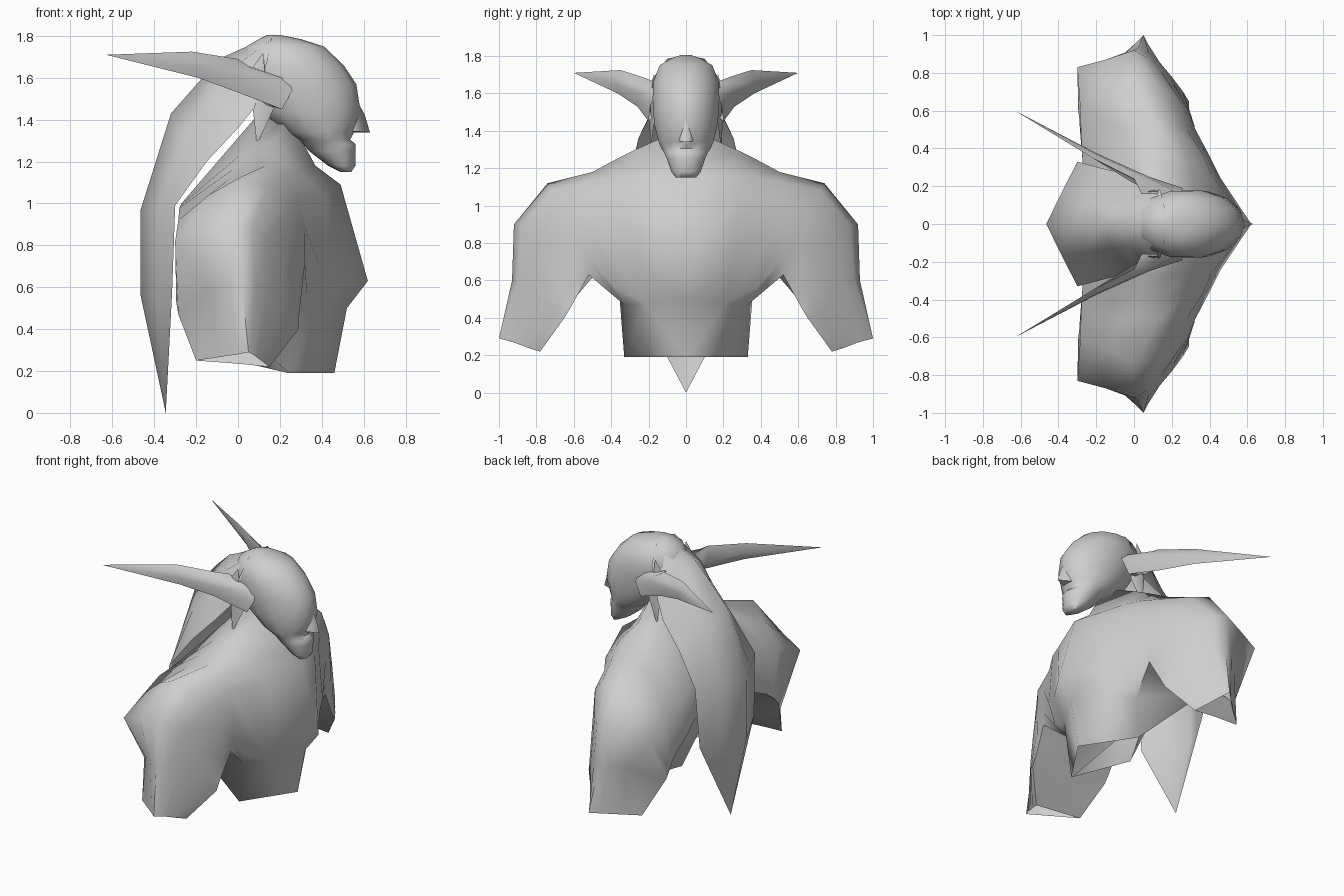
import bpy, bmesh, math

skin = bpy.data.materials.new("light_grey")
skin.diffuse_color = (0.62, 0.62, 0.62, 1)


def loft(bm, rows, wrap=False):
    """Skin neighbouring rows of points with quads."""
    grid = [[bm.verts.new(p) for p in row] for row in rows]
    n = len(rows[0])
    for a, b in zip(grid, grid[1:]):
        for i in range(n if wrap else n - 1):
            j = (i + 1) % n
            bm.faces.new((a[i], a[j], b[j], b[i]))
    return grid


def finish(bm, name, mirror=True, angle=60):
    bmesh.ops.remove_doubles(bm, verts=bm.verts, dist=0.0005)
    bmesh.ops.recalc_face_normals(bm, faces=bm.faces)
    me = bpy.data.meshes.new(name)
    bm.to_mesh(me)
    bm.free()
    me.materials.append(skin)
    ob = bpy.data.objects.new(name, me)
    bpy.context.collection.objects.link(ob)
    bpy.ops.object.select_all(action='DESELECT')
    ob.select_set(True)
    bpy.context.view_layer.objects.active = ob
    bpy.ops.object.shade_smooth_by_angle(angle=math.radians(angle))
    if mirror:
        m = ob.modifiers.new("mirror", 'MIRROR')
        m.use_axis = (False, True, False)
        m.merge_threshold = 0.001
    return ob


# Body: sections run from the front hem over the shoulder to the back hem
armpit = [(.31, .52, .63), (.32, .52, .72), (.32, .51, .88), (.28, .5, 1.03), (.22, .5, 1.13),
          (.13, .5, 1.18), (-.05, .5, 1.11), (-.28, .47, .98), (-.285, .48, .64), (.31, .52, .63)]
torso = [
    [(.46, 0, .19), (.52, 0, .50), (.62, 0, .63), (.49, 0, 1.09), (.37, 0, 1.18),
     (.24, 0, 1.42), (.1, 0, 1.43), (-.24, 0, 1.02), (-.22, 0, .76), (.03, 0, .24)],
    [(.24, .33, .19), (.39, .22, .48), (.46, .24, .65), (.41, .26, 1.04), (.31, .27, 1.16),
     (.18, .27, 1.30), (.03, .27, 1.25), (-.27, .30, 1.0), (-.255, .27, .74), (.24, .33, .19)],
    [(.26, .33, .47), (.33, .38, .56), (.40, .36, .68), (.37, .36, 1.04), (.28, .37, 1.15),
     (.15, .38, 1.245), (0, .38, 1.18), (-.275, .38, .99), (-.275, .37, .69), (.26, .33, .47)],
    armpit]
arm = [
    armpit,
    [(.30, .57, .54), (.295, .6, .6), (.285, .61, .82), (.24, .66, .97), (.14, .72, 1.08),
     (0, .74, 1.12), (-.14, .66, 1.04), (-.285, .62, .92), (-.29, .56, .58), (0, .59, .51)],
    [(.29, .62, .45), (.27, .66, .55), (.21, .74, .7), (.14, .81, .84), (.07, .88, .89),
     (.0, .92, .9), (-.15, .87, .87), (-.3, .83, .82), (-.295, .60, .53), (0, .64, .43)],
    [(.29, .65, .4), (.26, .70, .42), (.20, .78, .5), (.14, .85, .57), (.08, .90, .6),
     (.02, .93, .6), (-.04, .91, .61), (-.13, .83, .59), (-.285, .625, .47), (0, .69, .36)],
    [(.15, .78, .22), (.13, .83, .235), (.11, .87, .25), (.09, .91, .265), (.07, .96, .28),
     (.05, 1, .29), (0, .95, .28), (-.1, .86, .265), (-.2, .77, .25), (0, .78, .235)]]
bm = bmesh.new()
loft(bm, torso)
loft(bm, arm, wrap=True)
finish(bm, "body")

# Head: stacked rings given as height, back, front, half width
rings = [(1.15, .49, .54, .055), (1.18, .43, .56, .08), (1.25, .34, .56, .105),
         (1.285, .31, .56, .12), (1.305, .29, .535, .135), (1.34, .22, .555, .15),
         (1.44, .10, .585, .175), (1.57, .02, .565, .183), (1.66, .0, .505, .18),
         (1.75, .04, .41, .145), (1.785, .1, .30, .085), (1.805, .14, .20, .03)]
bm = bmesh.new()
N = 14
grid = loft(bm, [[((b + f) / 2 + (f - b) / 2 * math.cos(i * math.tau / N),
                   w * math.sin(i * math.tau / N), z) for i in range(N)]
                 for z, b, f, w in rings], wrap=True)
bm.faces.new(grid[0])
bm.faces.new(grid[-1])
finish(bm, "head", mirror=False)

# Nose wedge
bm = bmesh.new()
top, bridge, tip, side, mid = [bm.verts.new(p) for p in (
    (.58, 0, 1.47), (.605, 0, 1.425), (.63, 0, 1.34), (.545, .04, 1.345), (.53, 0, 1.34))]
bm.faces.new((top, bridge, side))
bm.faces.new((bridge, tip, side))
bm.faces.new((tip, mid, side))
finish(bm, "nose")

# Long swept-back ears, thin blades tapering to a point
bm = bmesh.new()
tip = (-.63, .6, 1.71)
loft(bm, [[(.04, .16, 1.66), (.24, .16, 1.59), (.26, .19, 1.54), (.21, .2, 1.45), (.1, .17, 1.48)],
          [(.0, .24, 1.69), (.06, .25, 1.65), (.08, .25, 1.6), (.0, .26, 1.53), (-.01, .22, 1.57)],
          [(-.22, .35, 1.725), (-.2, .37, 1.69), (-.2, .375, 1.65), (-.19, .365, 1.6), (-.21, .345, 1.66)],
          [tip] * 5], wrap=True)
finish(bm, "ear")

# Small pointed tuft of hair beside each ear
bm = bmesh.new()
loft(bm, [[(.12, .17, 1.72)] * 3,
          [(.05, .17, 1.62), (.1, .185, 1.6), (.13, .17, 1.62)],
          [(.07, .18, 1.46), (.11, .195, 1.44), (.17, .17, 1.45)],
          [(.09, .19, 1.28)] * 3], wrap=True)
finish(bm, "tuft")

# Hair mane: ridged sheet falling down the back to a point
bm = bmesh.new()
loft(bm, [[(.17, 0, 1.807), (.16, .1, 1.785), (.14, .178, 1.68)],
          [(-.07, 0, 1.70), (-.03, .12, 1.64), (.08, .2, 1.46)],
          [(-.17, 0, 1.6), (-.115, .13, 1.5), (.0, .255, 1.36)],
          [(-.32, 0, 1.43), (-.245, .15, 1.325), (-.15, .29, 1.2)],
          [(-.465, 0, .97), (-.383, .165, .98), (-.3, .33, .99)],
          [(-.465, 0, .56), (-.39, .15, .565), (-.315, .30, .57)],
          [(-.345, 0, 0)] * 3])
finish(bm, "hair")
